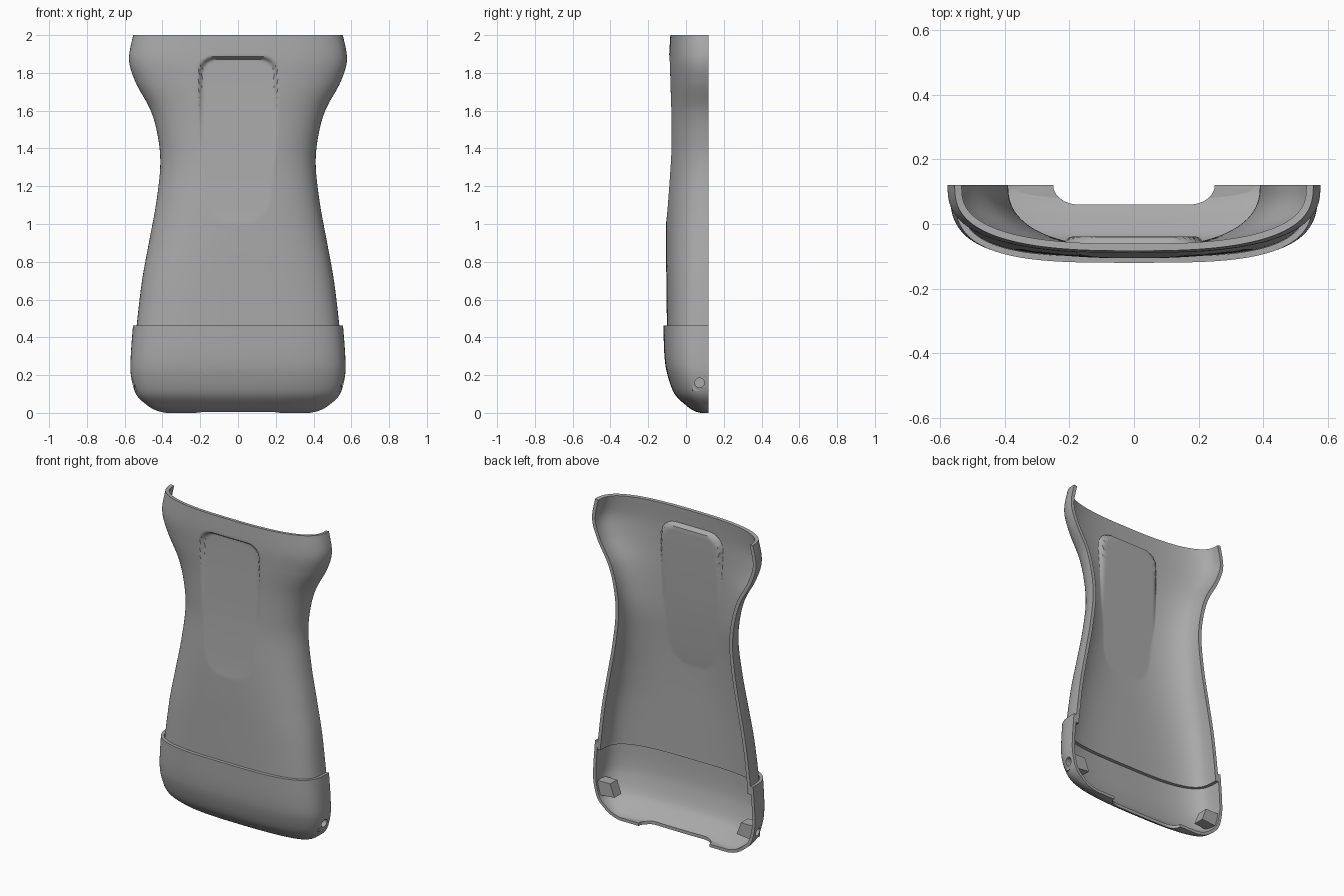
import bpy, bmesh, math
from mathutils import Vector

if "Cube" in bpy.data.objects:
    bpy.data.objects.remove(bpy.data.objects["Cube"])

BACK = 0.12      # flat open plane of the half shell
COLS = 140

grey = bpy.data.materials.new("matte grey")
grey.diffuse_color = (0.4, 0.4, 0.4, 1)
grey.use_nodes = True
grey.node_tree.nodes["Principled BSDF"].inputs["Base Color"].default_value = (0.4, 0.4, 0.4, 1)


def spline(keys, steps):
    """Catmull-Rom samples through key rows."""
    pts = [keys[0]] + keys + [keys[-1]]
    out = []
    for i in range(len(keys) - 1):
        a, b, c, d = pts[i:i + 4]
        for s in range(steps):
            t = s / steps
            out.append([0.5 * (2 * q + (r - p) * t + (2 * p - 5 * q + 4 * r - u) * t * t
                               + (3 * q - p - 3 * r + u) * t ** 3)
                        for p, q, r, u in zip(a, b, c, d)])
    return out + [list(keys[-1])]


def smooth(t):
    t = min(max(t, 0), 1)
    return t * t * (3 - 2 * t)


POCKET = spline([(1.95, -0.06), (1.75, -0.063), (1.4, -0.076), (1.1, -0.096), (0.95, -0.112)], 12)


def pocket(x, y, z):
    """Press a flat thumb pocket with rounded top corners into the front."""
    if y > 0 or not 0.95 < z < 1.95:
        return y
    for (z1, y1), (z2, y2) in zip(POCKET, POCKET[1:]):
        if z2 <= z <= z1:
            level = y2 + (y1 - y2) * (z - z2) / (z1 - z2)
            break
    r = 0.09
    qx, qz = abs(x) - (0.21 - r), z - (1.89 - r)
    dist = math.hypot(max(qx, 0), max(qz, 0)) + min(max(qx, qz), 0) - r
    return y + max(level - y, 0) * smooth(-dist / 0.022)


def make_shell(name, keys, steps, thickness, floor=False, press=None):
    """Loft half sections (height, half width, front y, squareness) and thicken inward."""
    bm = bmesh.new()
    rings = []
    for z, w, f, n in spline(keys, steps):
        ring = []
        for j in range(COLS + 1):
            a = math.pi * j / COLS
            c, s = math.cos(a), max(math.sin(a), 0)
            x = math.copysign(abs(c) ** (2 / n), c) * w
            y = BACK - (BACK - f) * (s ** (2 / n) if 0 < j < COLS else 0)
            ring.append(bm.verts.new((x, press(x, y, z) if press else y, z)))
        rings.append(ring)
    for a, b in zip(rings, rings[1:]):
        for j in range(COLS):
            bm.faces.new((a[j], a[j + 1], b[j + 1], b[j]))
    if floor:
        bm.faces.new(rings[-1])
    obj = from_bmesh(name, bm)
    mod = obj.modifiers.new("wall", 'SOLIDIFY')
    mod.thickness, mod.offset = thickness, -1
    mod.use_even_offset = True
    return obj


def from_bmesh(name, bm):
    mesh = bpy.data.meshes.new(name)
    bm.to_mesh(mesh)
    bm.free()
    obj = bpy.data.objects.new(name, mesh)
    bpy.context.collection.objects.link(obj)
    mesh.materials.append(grey)
    return obj


def prism(name, outline, axis):
    """Extrude a closed outline along a vector."""
    bm = bmesh.new()
    face = bm.faces.new([bm.verts.new(p) for p in outline])
    ext = bmesh.ops.extrude_face_region(bm, geom=[face])
    bmesh.ops.translate(bm, vec=Vector(axis), verts=[v for v in ext["geom"] if isinstance(v, bmesh.types.BMVert)])
    bmesh.ops.recalc_face_normals(bm, faces=bm.faces[:])
    return from_bmesh(name, bm)


def cut(obj, cutter):
    mod = obj.modifiers.new("cut", 'BOOLEAN')
    mod.operation, mod.object, mod.solver = 'DIFFERENCE', cutter, 'EXACT'
    cutter.hide_render = True
    cutter.hide_set(True)


# Waisted grip body
body = make_shell("grip_body", [
    (2.0, 0.555, -0.083, 2.7), (1.87, 0.577, -0.09, 2.7), (1.75, 0.542, -0.09, 2.6),
    (1.6, 0.462, -0.09, 2.5), (1.45, 0.422, -0.092, 2.45), (1.3, 0.412, -0.096, 2.4),
    (1.1, 0.435, -0.104, 2.5), (0.9, 0.472, -0.106, 2.7), (0.7, 0.508, -0.104, 3.0),
    (0.46, 0.537, -0.101, 3.3), (0.41, 0.54, -0.1, 3.4)], 16, 0.022, press=pocket)

# Rounded base cup that overlaps the body
cup = make_shell("base_cup", [
    (0.463, 0.556, -0.12, 3.4), (0.3, 0.568, -0.114, 3.4), (0.2, 0.567, -0.098, 3.3),
    (0.1, 0.54, -0.06, 3.1), (0.04, 0.48, 0.0, 2.8), (0.012, 0.43, 0.04, 2.6),
    (0.0, 0.38, 0.07, 2.5)], 8, 0.019, floor=True)

# Rounded notch in the floor edge
notch_outline = [(-0.25, 0.2, -0.1), (0.25, 0.2, -0.1)]
for side in (1, -1):
    arc = [(side * (0.17 + 0.08 * math.cos(a)), 0.12 - 0.06 * math.sin(a), -0.1)
           for a in [math.pi / 2 * k / 10 for k in range(11)]]
    notch_outline += arc if side > 0 else arc[::-1]
helpers = [prism("notch_cutter", notch_outline, (0, 0, 0.2))]
cut(cup, helpers[0])

# Inner wedge bosses and side pin holes
parts = [body, cup]
for side, label in ((1, "left"), (-1, "right")):
    wedge = prism(label + "_boss", [
        (side * 0.545, 0.105, 0.115), (side * 0.43, 0.105, 0.125),
        (side * 0.46, 0.105, 0.205), (side * 0.55, 0.105, 0.205)], (0, -0.07, 0))
    hole = prism(label + "_hole_cutter", [
        (side * 0.515, 0.072 + 0.025 * math.cos(a), 0.16 + 0.025 * math.sin(a))
        for a in [math.tau * k / 24 for k in range(24)]], (side * 0.2, 0, 0))
    cut(cup, hole)
    cut(wedge, hole)
    helpers.append(hole)
    parts.append(wedge)

# Bake the modifiers, then shade smooth with sharp edges kept
deps = bpy.context.evaluated_depsgraph_get()
baked = [bpy.data.meshes.new_from_object(p.evaluated_get(deps)) for p in parts]
for part, mesh in zip(parts, baked):
    part.modifiers.clear()
    part.data = mesh
for h in helpers:
    bpy.data.objects.remove(h)
bpy.ops.object.select_all(action='DESELECT')
for part in parts:
    part.select_set(True)
bpy.context.view_layer.objects.active = body
bpy.ops.object.shade_smooth_by_angle(angle=math.radians(35))
